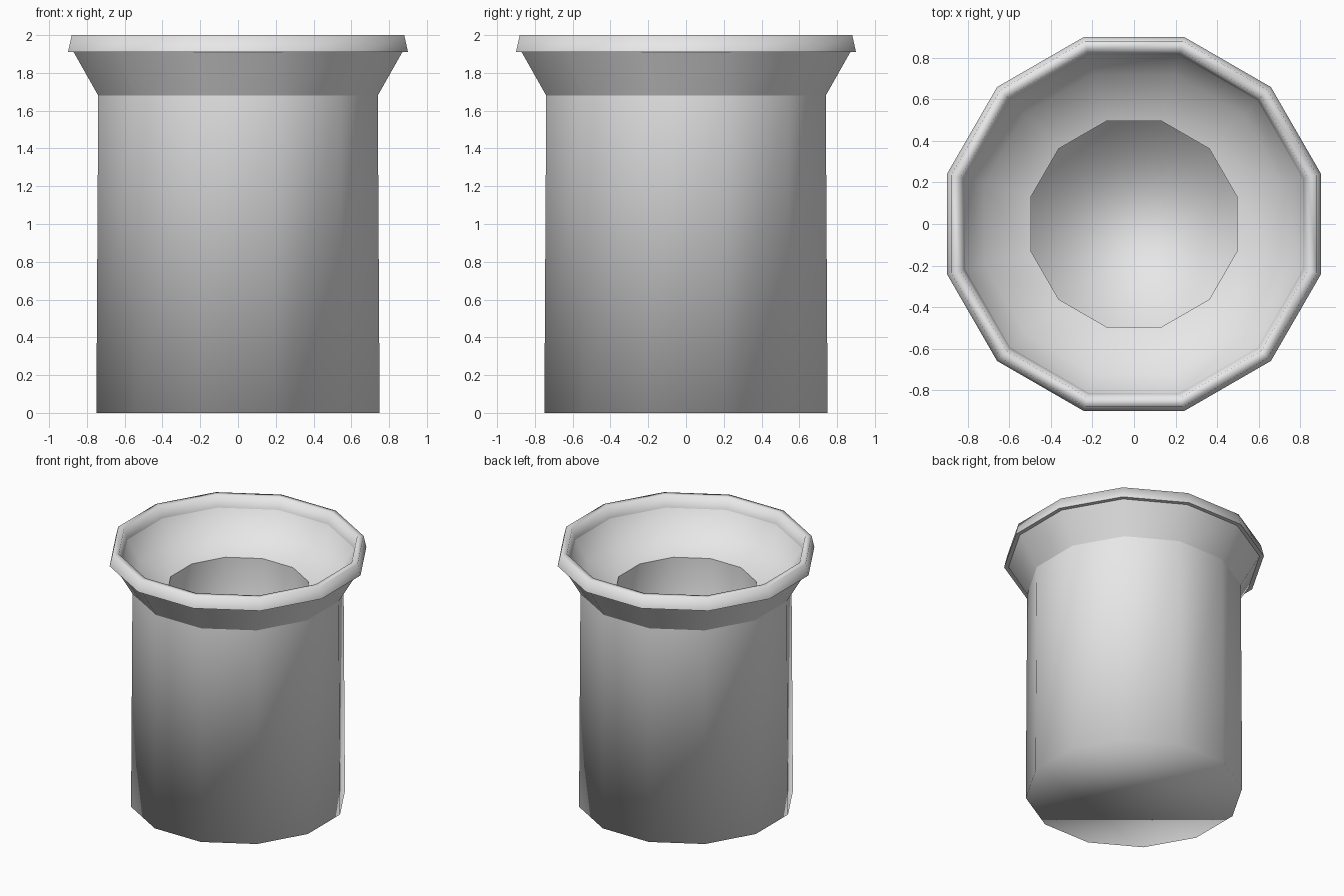
import bpy, bmesh, math

if "Cube" in bpy.data.objects:
    bpy.data.objects.remove(bpy.data.objects["Cube"])

SIDES = 12
FLAT = 1 / math.cos(math.pi / SIDES)  # flat-to-flat radius -> corner radius

# Profile from the underside, up the outside, over the rim and down inside:
# (flat radius, height, sharp crease at this ring)
PROFILE = [
    (0.75, 0.00, False),   # base
    (0.74, 1.68, True),    # start of flare
    (0.87, 1.91, True),    # end of flare
    (0.90, 1.91, True),    # lip underside
    (0.88, 2.00, False),   # lip top, outer
    (0.835, 2.00, False),  # lip top, inner
    (0.813, 1.91, True),   # inner edge of lip
    (0.72, 1.75, False),   # funnel
    (0.495, 1.67, True),   # mouth of the well
    (0.495, 0.20, False),  # floor of the well
]


def make_material(name, rgb):
    mat = bpy.data.materials.new(name)
    mat.diffuse_color = (*rgb, 1.0)
    mat.use_nodes = True
    mat.node_tree.nodes["Principled BSDF"].inputs["Base Color"].default_value = mat.diffuse_color
    return mat


def lathe(name, profile, mat):
    bm = bmesh.new()
    rings = []
    for radius, z, _ in profile:
        ring = []
        for i in range(SIDES):
            a = (i + 0.5) * 2 * math.pi / SIDES
            r = radius * FLAT
            ring.append(bm.verts.new((r * math.cos(a), r * math.sin(a), z)))
        rings.append(ring)
    for low, high in zip(rings, rings[1:]):
        for i in range(SIDES):
            j = (i + 1) % SIDES
            bm.faces.new((low[i], low[j], high[j], high[i]))
    # underside and well floor
    bm.faces.new(list(reversed(rings[0])))
    bm.faces.new(rings[-1])
    for face in bm.faces:
        face.smooth = True
    # creases around the marked rings
    for ring, (_, _, sharp) in zip(rings, profile):
        for i in range(SIDES):
            edge = bm.edges.get((ring[i], ring[(i + 1) % SIDES]))
            edge.smooth = not sharp
    bmesh.ops.recalc_face_normals(bm, faces=bm.faces)
    mesh = bpy.data.meshes.new(name)
    bm.to_mesh(mesh)
    bm.free()
    mesh.materials.append(mat)
    obj = bpy.data.objects.new(name, mesh)
    bpy.context.collection.objects.link(obj)
    return obj


lathe("flared_pot", PROFILE, make_material("light grey", (0.8, 0.8, 0.8)))
